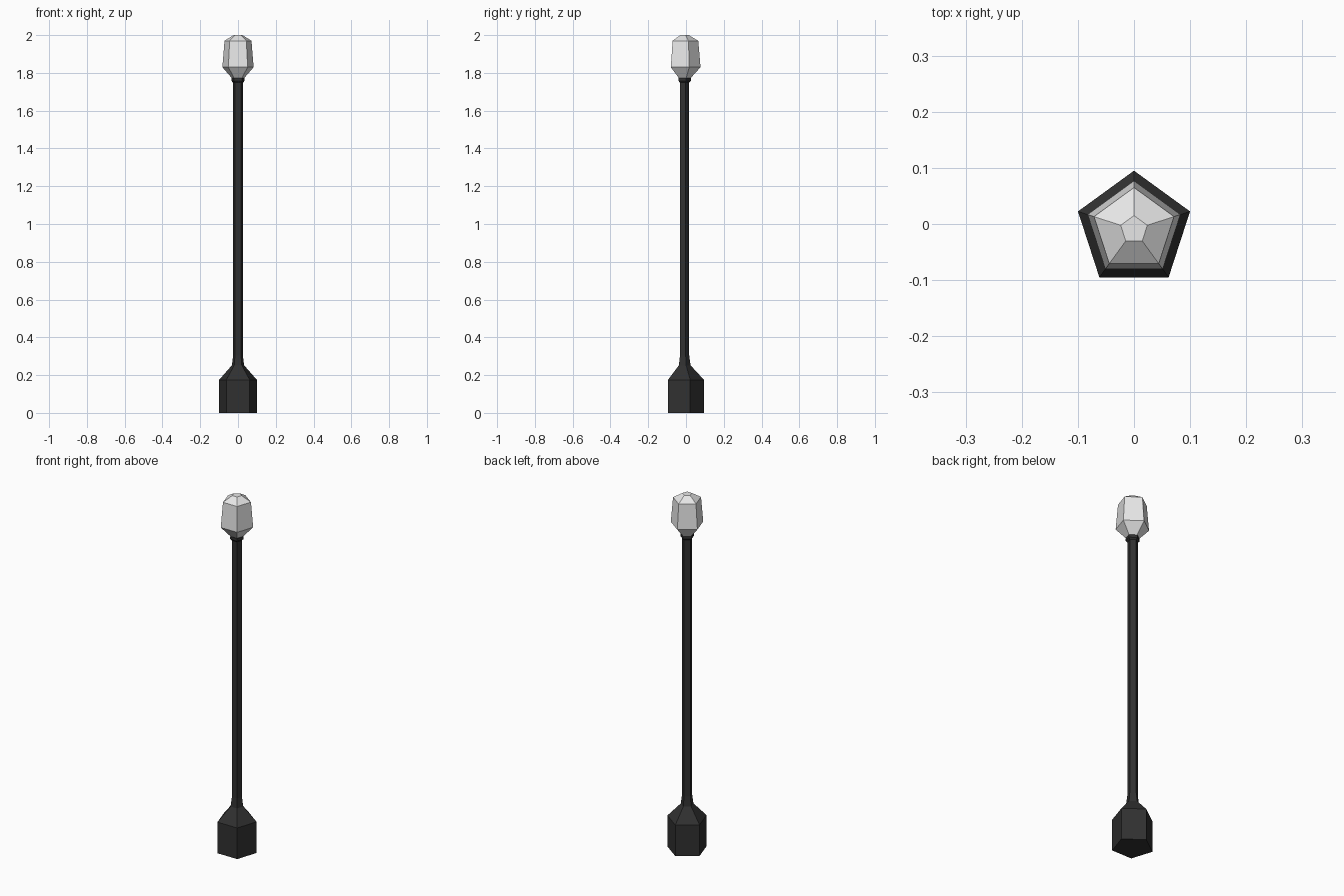
import bpy, bmesh, math

if "Cube" in bpy.data.objects:
    bpy.data.objects.remove(bpy.data.objects["Cube"])

SIDES = 5
CY = -0.01  # pentagon centre, so the bounds are centred on y = 0


def material(name, rgb):
    m = bpy.data.materials.new(name)
    m.diffuse_color = (*rgb, 1)
    m.use_nodes = True
    m.node_tree.nodes["Principled BSDF"].inputs["Base Color"].default_value = m.diffuse_color
    return m


def lathe(name, profile, mat):
    """Five-sided solid from (radius, z) rings, with capped ends."""
    bm = bmesh.new()
    rings = []
    for r, z in profile:
        ring = []
        for i in range(SIDES):
            a = math.pi / 2 + i * 2 * math.pi / SIDES
            ring.append(bm.verts.new((r * math.cos(a), CY + r * math.sin(a), z)))
        rings.append(ring)
    for lo, hi in zip(rings, rings[1:]):
        for i in range(SIDES):
            j = (i + 1) % SIDES
            bm.faces.new((lo[i], lo[j], hi[j], hi[i]))
    bm.faces.new(rings[0][::-1])
    bm.faces.new(rings[-1])
    bmesh.ops.recalc_face_normals(bm, faces=bm.faces)
    mesh = bpy.data.meshes.new(name)
    bm.to_mesh(mesh)
    bm.free()
    mesh.materials.append(mat)
    ob = bpy.data.objects.new(name, mesh)
    bpy.context.collection.objects.link(ob)
    return ob


black = material("black metal", (0.03, 0.03, 0.03))
white = material("lamp white", (0.85, 0.85, 0.85))

# Base, lower collar, pole and upper collar in one turned post
lathe("post", [
    (0.105, 0.0), (0.105, 0.175), (0.034, 0.252), (0.027, 0.305),
    (0.027, 1.748), (0.036, 1.757), (0.036, 1.772),
], black)

# Faceted lamp globe
lathe("lamp_globe", [
    (0.034, 1.772), (0.087, 1.83), (0.075, 1.97), (0.025, 2.0),
], white)
